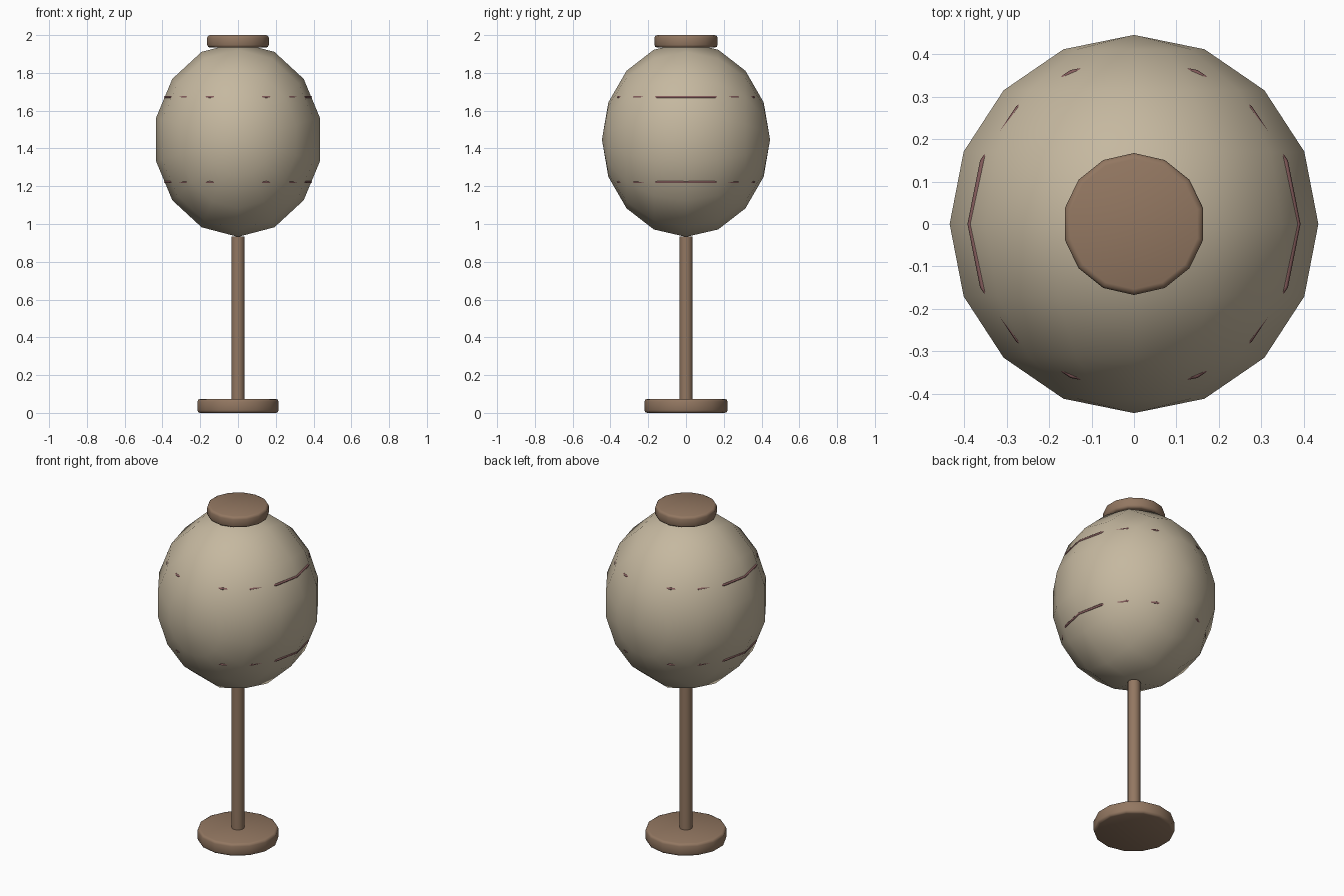
import bpy, math
from mathutils import Matrix

if "Cube" in bpy.data.objects:
    bpy.data.objects.remove(bpy.data.objects["Cube"])


def material(name, rgb):
    m = bpy.data.materials.new(name)
    m.diffuse_color = (*rgb, 1)
    m.use_nodes = True
    m.node_tree.nodes["Principled BSDF"].inputs["Base Color"].default_value = m.diffuse_color
    return m


paper = material("paper", (0.56, 0.48, 0.35))
wood = material("wood", (0.29, 0.185, 0.12))
rib = material("rib", (0.24, 0.11, 0.11))


def lathe(name, profile, mat, sides=14, matrix=None):
    """Revolve (radius, height) points around z; end rings close to a pole or a flat face."""
    verts, rings, faces = [], [], []
    for r, h in profile:
        n = 1 if r < 1e-6 else sides
        rings.append([len(verts) + i for i in range(n)])
        for i in range(n):
            a = math.pi / 2 + 2 * math.pi * i / sides
            verts.append((r * math.cos(a), r * math.sin(a), h))
    for a, b in zip(rings, rings[1:]):
        for i in range(sides):
            quad = [a[i % len(a)], a[(i + 1) % sides % len(a)],
                    b[(i + 1) % sides % len(b)], b[i % len(b)]]
            faces.append(list(dict.fromkeys(quad)))
    if len(rings[0]) > 1:
        faces.append(rings[0][::-1])
    if len(rings[-1]) > 1:
        faces.append(rings[-1])
    me = bpy.data.meshes.new(name)
    me.from_pydata(verts, [], faces)
    if matrix:
        me.transform(matrix)
    me.materials.append(mat)
    me.shade_smooth()
    ob = bpy.data.objects.new(name, me)
    bpy.context.collection.objects.link(ob)
    return ob


def disc(name, r, z0, z1, b=0.014):
    lathe(name, [(r - b, z0), (r - 0.3 * b, z0 + 0.3 * b), (r, z0 + b),
                 (r, z1 - b), (r - 0.3 * b, z1 - 0.3 * b), (r - b, z1)], wood)


# base and top cap with rounded rims
disc("base", 0.22, 0.0, 0.074)
disc("top_cap", 0.167, 1.934, 2.0)

# pole
pole = lathe("pole", [(0.035, 0.04), (0.035, 0.934)], wood)
pole.data.set_sharp_from_angle(angle=math.radians(40))

# lantern body: low-poly ball with its poles facing front and back
half = [(math.sin(math.pi * k / 8), -math.cos(math.pi * k / 8)) for k in range(9)]
place = (Matrix.Translation((0, 0, 1.447)) @ Matrix.Diagonal((0.445, 0.445, 0.515, 1))
         @ Matrix.Rotation(math.pi / 2, 4, 'X'))
lathe("lantern_body", half, paper, matrix=place)

# two thin ribs, barely breaking the surface
for name, z in (("lower_rib", 1.222), ("upper_rib", 1.672)):
    bpy.ops.mesh.primitive_torus_add(major_segments=16, minor_segments=6, location=(0, 0, z),
                                     major_radius=0.385, minor_radius=0.007)
    ob = bpy.context.object
    ob.name = name
    ob.data.materials.append(rib)
    ob.data.shade_smooth()
